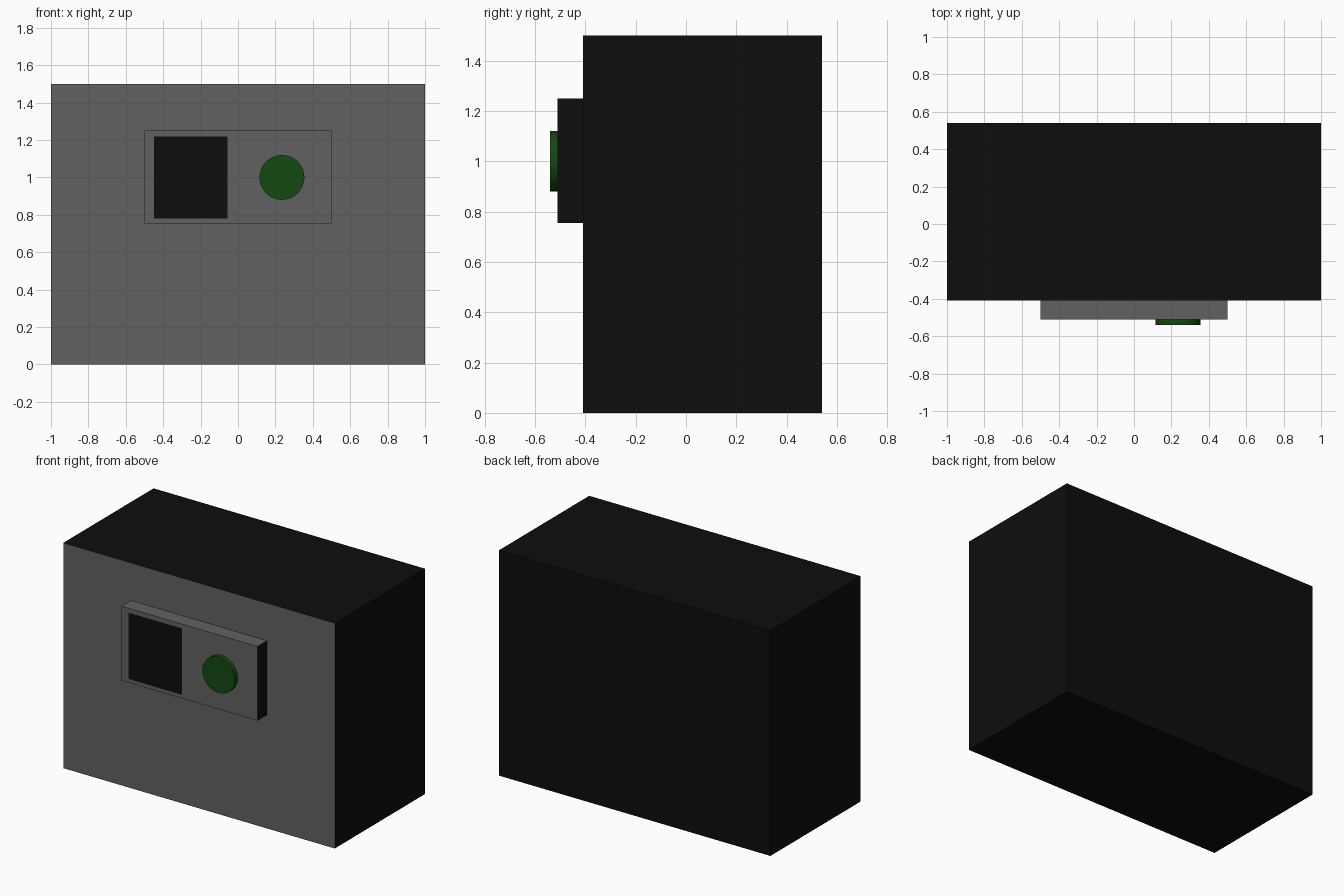
import bpy, math

if "Cube" in bpy.data.objects:
    bpy.data.objects.remove(bpy.data.objects["Cube"])


def material(name, color):
    m = bpy.data.materials.new(name)
    m.diffuse_color = (*color, 1)
    m.use_nodes = True
    m.node_tree.nodes["Principled BSDF"].inputs["Base Color"].default_value = m.diffuse_color
    return m


black = material("black", (0.004, 0.004, 0.004))
grey = material("grey", (0.12, 0.12, 0.12))
green = material("green", (0.007, 0.065, 0.005))


def box(name, lo, hi, mats, grey_normals=()):
    """Box between two corners; faces with the listed normals use the second material."""
    bpy.ops.mesh.primitive_cube_add(size=1)
    ob = bpy.context.object
    ob.name = name
    for v in ob.data.vertices:
        v.co = [a if c < 0 else b for c, a, b in zip(v.co, lo, hi)]
    for m in mats:
        ob.data.materials.append(m)
    for f in ob.data.polygons:
        if tuple(round(c) for c in f.normal) in grey_normals:
            f.material_index = 1
    return ob


# Main body: black with a grey front
box("body", (-1, -0.41, 0), (1, 0.54, 1.5), [black, grey], [(0, -1, 0)])

# Raised control panel: grey front and top, dark ends
box("control_panel", (-0.5, -0.51, 0.755), (0.5, -0.41, 1.25), [black, grey],
    [(0, -1, 0), (0, 0, 1), (0, 0, -1)])

# Screen, almost flush with the panel
box("screen", (-0.45, -0.511, 0.78), (-0.055, -0.50, 1.22), [black])

# Round button
bpy.ops.mesh.primitive_cylinder_add(vertices=32, radius=0.12, depth=0.03,
                                    location=(0.235, -0.525, 1.0),
                                    rotation=(math.pi / 2, 0, 0))
button = bpy.context.object
button.name = "button"
button.data.materials.append(green)
bpy.ops.object.shade_smooth_by_angle(angle=math.radians(30))
